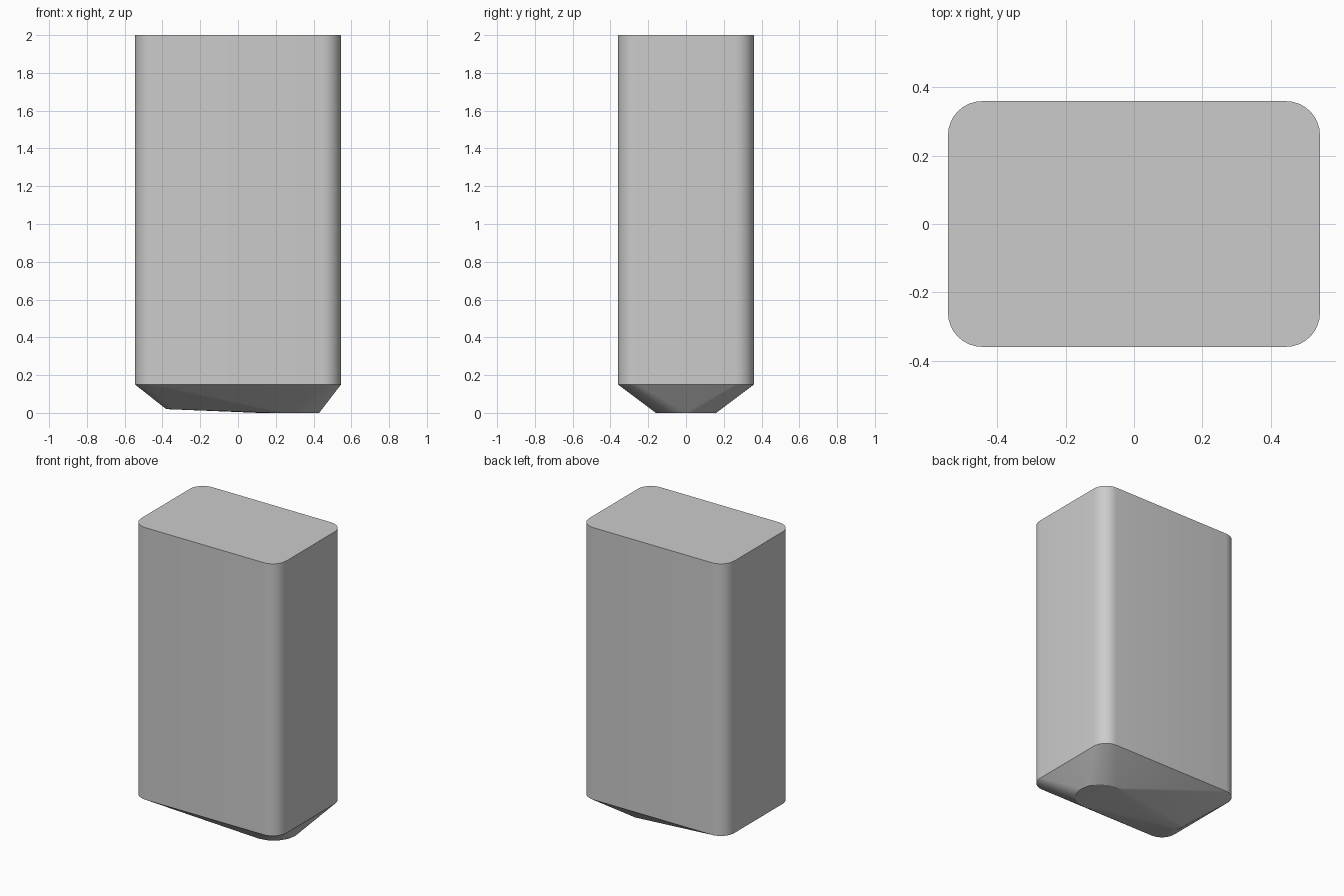
import bpy, bmesh
from math import cos, sin, pi, radians

if "Cube" in bpy.data.objects:
    bpy.data.objects.remove(bpy.data.objects["Cube"])

HX, HY, R, SEG = 0.545, 0.36, 0.10, 8


def rounded_rect(z):
    pts = []
    for i, (sx, sy) in enumerate([(1, 1), (-1, 1), (-1, -1), (1, -1)]):
        for k in range(SEG + 1):
            a = (i + k / SEG) * pi / 2
            pts.append((sx * (HX - R) + R * cos(a), sy * (HY - R) + R * sin(a), z))
    return pts


def circle(cx, r, z, n):
    return [(cx + r * cos(2 * pi * k / n), r * sin(2 * pi * k / n), z) for k in range(n)]


# Rounded block with a tapered underside: wide round end and small raised end
bm = bmesh.new()
points = (rounded_rect(2.0) + rounded_rect(0.15)
          + circle(0.27, 0.16, 0.0, 16) + circle(-0.34, 0.04, 0.02, 8))
for p in points:
    bm.verts.new(p)
res = bmesh.ops.convex_hull(bm, input=bm.verts)
loose = [v for v in bm.verts if not v.link_faces]
bmesh.ops.delete(bm, geom=loose, context='VERTS')
bmesh.ops.dissolve_limit(bm, angle_limit=radians(0.3), verts=bm.verts, edges=bm.edges)
bmesh.ops.recalc_face_normals(bm, faces=bm.faces)
mesh = bpy.data.meshes.new("tapered_block")
bm.to_mesh(mesh)
bm.free()
block = bpy.data.objects.new("tapered_block", mesh)
bpy.context.collection.objects.link(block)
bpy.context.view_layer.objects.active = block
block.select_set(True)
bpy.ops.object.shade_smooth_by_angle(angle=radians(20))
